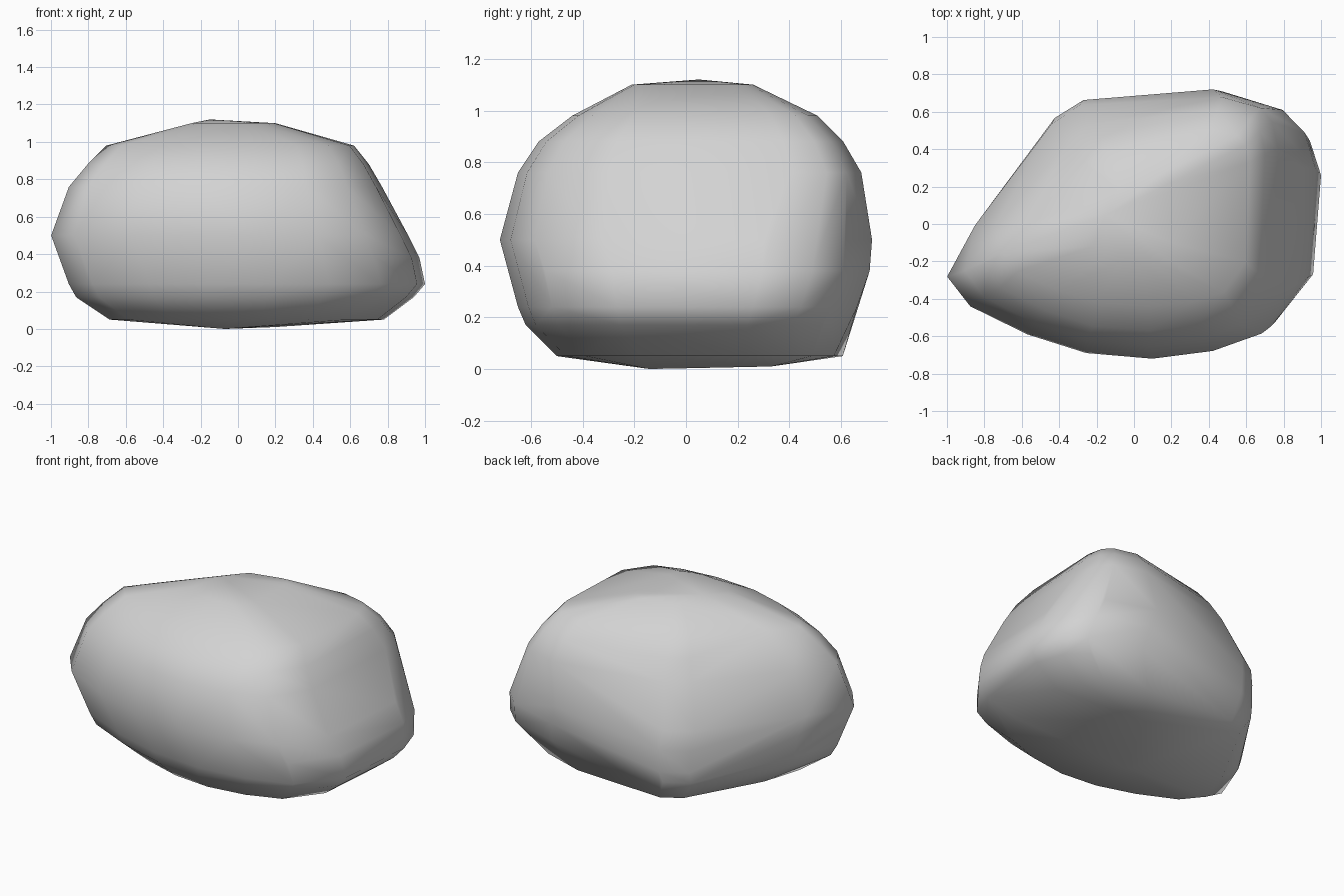
import bpy, bmesh, math

if "Cube" in bpy.data.objects:
    bpy.data.objects.remove(bpy.data.objects["Cube"])

# Plan outline of the boulder: pointed left end, broad right end
OUTLINE = [(-1, -.28), (-.87, -.44), (-.55, -.59), (-.22, -.69), (.1, -.72),
           (.42, -.67), (.72, -.56), (.95, -.27), (1, .25), (.93, .46),
           (.79, .6), (.42, .72), (-.27, .65), (-.43, .55), (-.85, 0)]

# Levels: height, left, right, front, back
LEVELS = [(.05, -.68, .78, -.5, .57), (.17, -.86, .94, -.62, .62),
          (.24, -.9, 1, -.65, .66), (.38, -.95, .97, -.68, .71),
          (.5, -1, .91, -.72, .72), (.76, -.91, .77, -.65, .68),
          (.88, -.81, .7, -.57, .61), (.98, -.71, .62, -.44, .51),
          (1.1, -.25, .2, -.21, .26)]


def fit(t, low, high):
    """Map -1..1 onto low..high."""
    return low + (t + 1) / 2 * (high - low)


def swell(t, power):
    """Push a -1..1 value outwards, so corners become fuller."""
    return math.copysign(abs(t) ** power, t)


# Fit the outline to each level
bm = bmesh.new()
for z, left, right, front, back in LEVELS:
    for x, y in OUTLINE:
        u, v = x, y / .72
        lean = max(0, (v - u) * .707 - .4)
        # Fuller right corners, above all the upper back one
        if u > 0:
            power = .95 - .25 * z - (.25 if z > .6 and y > 0 else 0)
            u, v = swell(u, power), swell(v, power)
        # Back left side slopes in towards the top and out towards the base
        shift = lean * max(.45 - z, -.35) * (right - left) / 2 * .707
        bm.verts.new((fit(u, left, right) - shift, fit(v, front, back) + shift, z))

# Shallow crown and underside
for tip in ((-.15, .05, 1.12), (-.07, -.14, 0), (.2, .33, .01)):
    bm.verts.new(tip)

# Wrap everything in one smooth convex skin
hull = bmesh.ops.convex_hull(bm, input=bm.verts[:])
spare = {g for g in hull["geom_interior"] + hull["geom_unused"]
         if isinstance(g, bmesh.types.BMVert)}
bmesh.ops.delete(bm, geom=list(spare), context='VERTS')
bmesh.ops.recalc_face_normals(bm, faces=bm.faces[:])
for face in bm.faces:
    face.smooth = True

mesh = bpy.data.meshes.new("boulder")
bm.to_mesh(mesh)
bm.free()

# Plain stone colour
stone = bpy.data.materials.new("stone_grey")
stone.diffuse_color = (0.65, 0.65, 0.65, 1)
stone.use_nodes = True
stone.node_tree.nodes["Principled BSDF"].inputs["Base Color"].default_value = stone.diffuse_color
mesh.materials.append(stone)
boulder = bpy.data.objects.new("boulder", mesh)
bpy.context.collection.objects.link(boulder)
